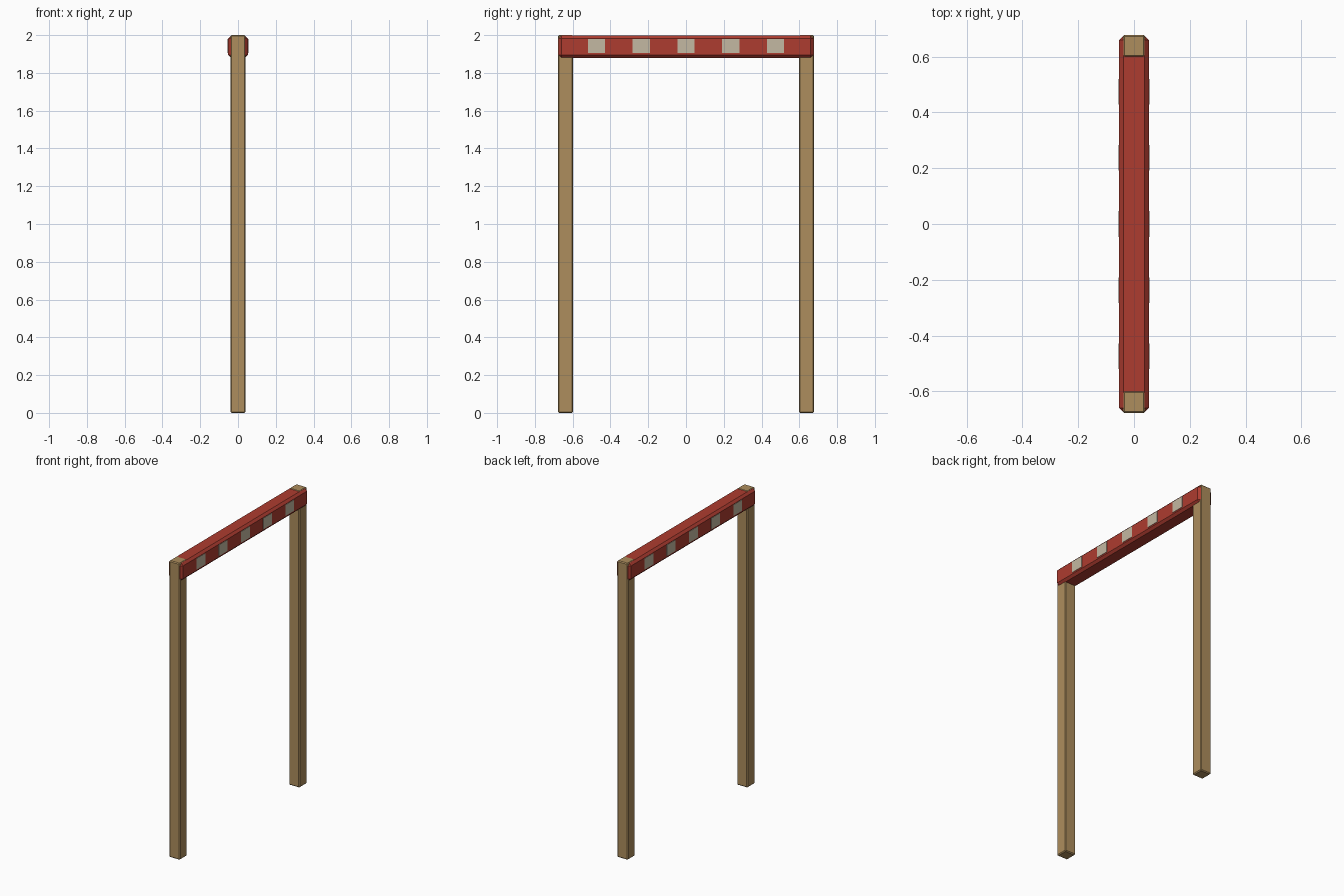
import bpy, bmesh

if "Cube" in bpy.data.objects:
    bpy.data.objects.remove(bpy.data.objects["Cube"])


def material(name, rgb):
    m = bpy.data.materials.new(name)
    m.diffuse_color = (*rgb, 1.0)
    m.use_nodes = True
    m.node_tree.nodes["Principled BSDF"].inputs["Base Color"].default_value = m.diffuse_color
    return m


WOOD = material("tan wood", (0.42, 0.27, 0.11))
RED = material("red paint", (0.42, 0.045, 0.029))
CREAM = material("cream paint", (0.55, 0.48, 0.36))


def box(name, lo, hi, mat, bevel=0.0):
    """Flat-shaded box between two corners, with optional chamfered edges."""
    bm = bmesh.new()
    bmesh.ops.create_cube(bm, size=1.0)
    for v in bm.verts:
        for i in range(3):
            v.co[i] = lo[i] + (v.co[i] + 0.5) * (hi[i] - lo[i])
    if bevel:
        bmesh.ops.bevel(bm, geom=bm.edges[:], offset=bevel, segments=1,
                        profile=0.5, affect='EDGES')
    me = bpy.data.meshes.new(name)
    bm.to_mesh(me)
    bm.free()
    me.materials.append(mat)
    ob = bpy.data.objects.new(name, me)
    bpy.context.collection.objects.link(ob)
    return ob


# Two upright posts
for side, label in ((-1, "front"), (1, "back")):
    y = 0.638 * side
    box(label + "_post", (-0.04, y - 0.04, 0), (0.04, y + 0.04, 2.0), WOOD, 0.006)

# Crossbar wrapped round the post tops
box("crossbar", (-0.053, -0.675, 1.88), (0.053, 0.675, 1.997), RED, 0.015)

# Five painted squares on each side of the crossbar
for side, label in ((-1, "left"), (1, "right")):
    for i in range(5):
        y = (i - 2) * 0.237
        xs = sorted((0.051 * side, 0.0555 * side))
        box(f"{label}_square_{i + 1}", (xs[0], y - 0.046, 1.904),
            (xs[1], y + 0.046, 1.979), CREAM)
